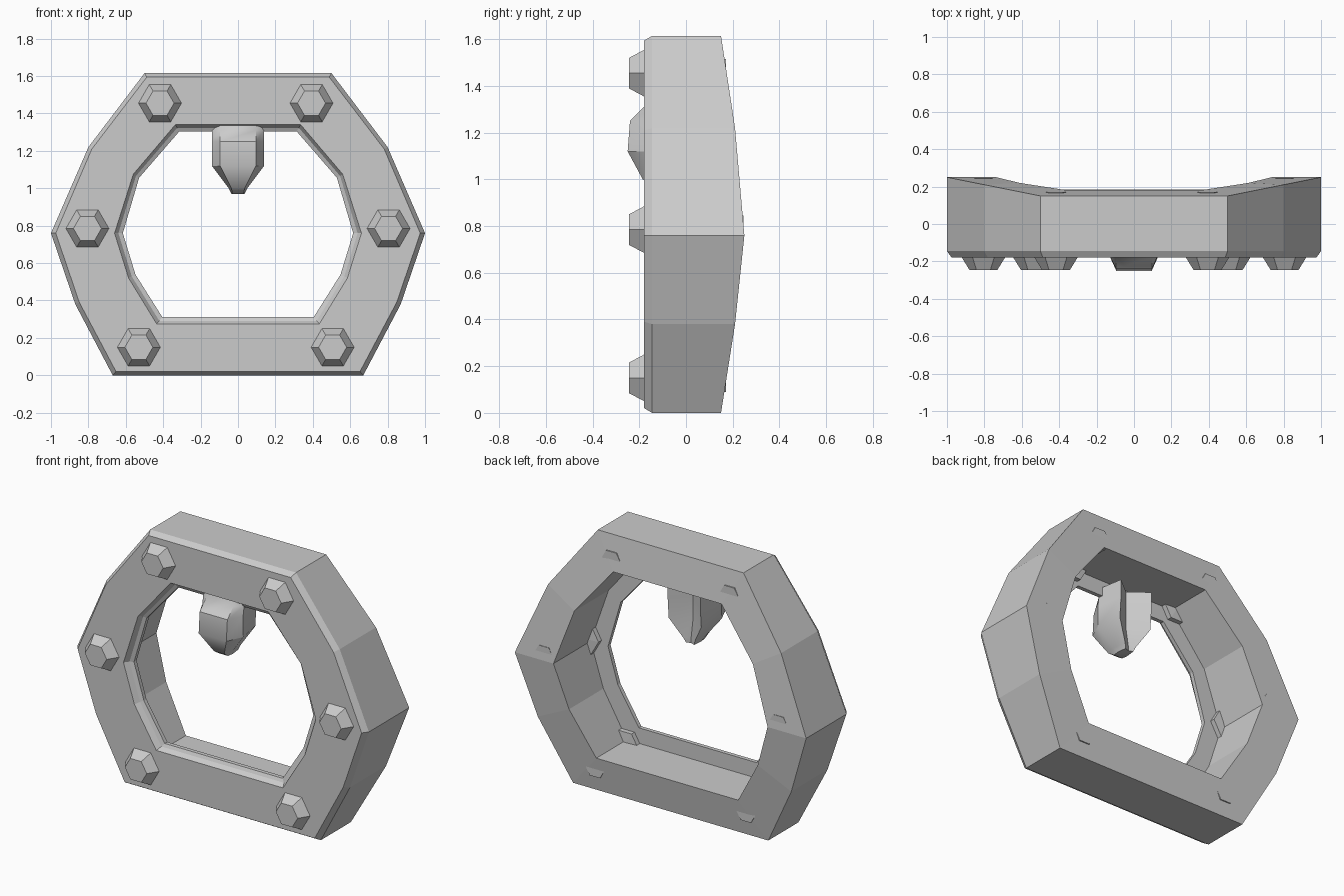
import bpy, bmesh, math

if "Cube" in bpy.data.objects:
    bpy.data.objects.remove(bpy.data.objects["Cube"])


def loft(name, loops, wrap=False):
    """Skin a stack of equal-length point loops, capped or joined end to start."""
    bm = bmesh.new()
    rows = [[bm.verts.new(p) for p in loop] for loop in loops]
    n = len(rows[0])
    pairs = list(zip(rows, rows[1:])) + ([(rows[-1], rows[0])] if wrap else [])
    for a, b in pairs:
        for i in range(n):
            j = (i + 1) % n
            bm.faces.new((a[i], a[j], b[j], b[i]))
    if not wrap:
        bm.faces.new(rows[0])
        bm.faces.new(rows[-1])
    bmesh.ops.recalc_face_normals(bm, faces=bm.faces)
    me = bpy.data.meshes.new(name)
    bm.to_mesh(me)
    bm.free()
    ob = bpy.data.objects.new(name, me)
    bpy.context.collection.objects.link(ob)
    return ob


def back_y(z):
    """Depth of the bowed rear face at height z."""
    pts = [(0, .15), (.38, .21), (.76, .25), (1.22, .21), (1.615, .15)]
    for (z0, y0), (z1, y1) in zip(pts, pts[1:]):
        if z <= z1:
            return y0 + (y1 - y0) * (z - z0) / (z1 - z0)
    return .15


# Frame: outer and inner half outlines, (x, z) from bottom to top
OUTER = [(.67, 0), (.87, .38), (1, .76), (.8, 1.22), (.5, 1.615)]
INNER = [(.435, .275), (.585, .52), (.66, .76), (.56, 1.075), (.335, 1.34)]


def ring(t, y, from_back=False):
    half = []
    for (ax, az), (bx, bz) in zip(OUTER, INNER):
        x, z = ax + (bx - ax) * t, az + (bz - az) * t
        half.append((x, back_y(z) + y if from_back else y, z))
    return half + [(-x, y, z) for x, y, z in reversed(half)]


# Cross-section: chamfered front with a thin inner flange, straight inner wall
loft("frame", [
    ring(0, 0, True), ring(0, -.145), ring(.075, -.18), ring(1, -.18),
    ring(1.06, -.15), ring(1.13, -.14), ring(1.13, -.115),
    ring(.78, -.115), ring(.78, 0, True)], wrap=True)


# Hexagonal bolts: front head, flat nut behind the flange, rear end
def hexagon(x, y, z, r):
    return [(x + r * math.cos(k * math.pi / 3), y, z + r * math.sin(k * math.pi / 3))
            for k in range(6)]


for row, x, z in (("lower", .518, .15), ("middle", .805, .785), ("upper", .405, 1.455)):
    for side, s in (("right", 1), ("left", -1)):
        steps = [(-.245, .075), (-.18, .115), (-.12, .145), (-.085, .145),
                 (-.08, .07), (back_y(z) - .002, .07)]
        loft(f"{row}_{side}_bolt",
             [hexagon(s * x - .012 * (row != "middle"), y, z, r) for y, r in steps])


# Tooth hanging from the top: height, side and front half widths,
# then depths of side, front, wing end and hollow back
levels = [(1.36, .14, .095, -.14, -.16, .02, -.07),
          (1.31, .14, .095, -.14, -.18, .02, -.07),
          (1.25, .14, .095, -.15, -.24, .02, -.07),
          (1.12, .14, .095, -.15, -.25, .01, -.07),
          (1.0, .05, .035, -.12, -.185, -.03, -.05),
          (.97, .035, .03, -.10, -.14, -.04, -.05)]
loops = []
for z, ws, wf, ys, yf, yw, yb in levels:
    loops.append([(0, yb, z), (ws * .8, yw, z), (ws, ys, z), (wf, yf, z),
                  (-wf, yf, z), (-ws, ys, z), (-ws * .8, yw, z)])
tooth = loft("hanging_tooth", loops)
bpy.context.view_layer.objects.active = tooth
tooth.select_set(True)
bpy.ops.object.shade_smooth_by_angle(angle=math.radians(35))
